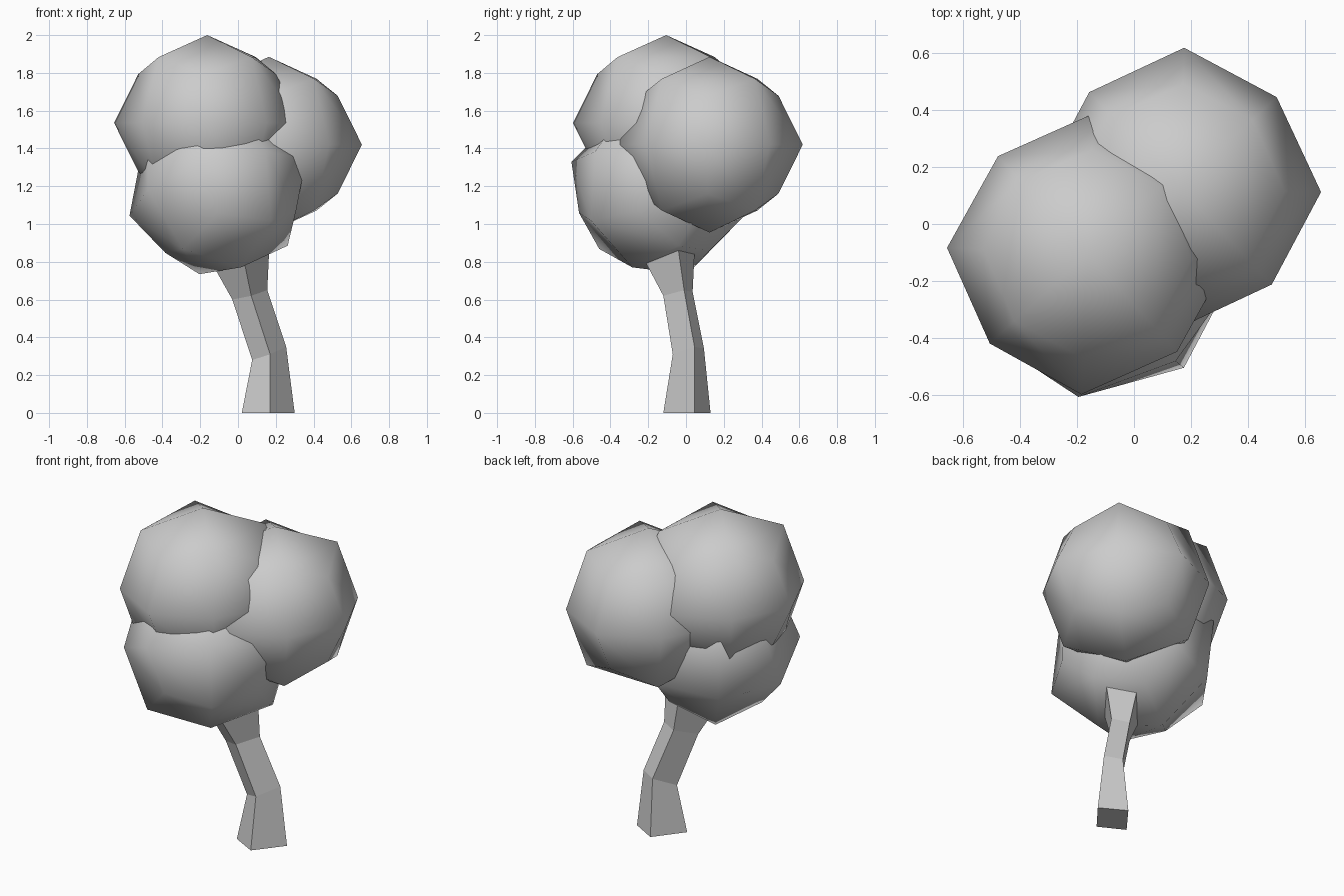
import bpy, bmesh
from math import radians
from mathutils import Matrix, Vector

if "Cube" in bpy.data.objects:
    bpy.data.objects.remove(bpy.data.objects["Cube"])


def foliage(name, centre, rot, half=0.465):
    """Round leaf clump: a cube with one level of subdivision smoothing."""
    bm = bmesh.new()
    bmesh.ops.create_cube(bm, size=2 * half)
    bmesh.ops.transform(bm, matrix=Matrix.Translation(centre) @ rot.to_4x4(), verts=bm.verts)
    mesh = bpy.data.meshes.new(name)
    bm.to_mesh(mesh)
    bm.free()
    mesh.shade_smooth()
    ob = bpy.data.objects.new(name, mesh)
    bpy.context.collection.objects.link(ob)
    sub = ob.modifiers.new("round", 'SUBSURF')
    sub.levels = sub.render_levels = 1
    sub.use_limit_surface = False
    return ob


# Leaf clumps: two upright ones, one tipped with its corner towards the front
foliage("upper_left_foliage", (-0.163, -0.105, 1.535), Matrix.Rotation(radians(42.5), 3, 'Z'))
foliage("right_foliage", (0.163, 0.125, 1.42), Matrix.Rotation(radians(43.5), 3, 'Z'))
e1 = Vector((0.543, -0.732, 0.407)).normalized()
e2 = Vector((-0.789, -0.603, -0.023))
e2 = (e2 - e1 * e2.dot(e1)).normalized()
tilt = Matrix((e1, e2, e1.cross(e2))).transposed()
foliage("lower_foliage", (-0.107, -0.14, 1.195), tilt)

# Bent four-sided trunk: corner order front, right, back, left
rings = [
    [(0.17, -0.12, 0), (0.30, 0.045, 0), (0.15, 0.13, 0), (0.02, -0.04, 0)],
    [(0.17, -0.07, 0.31), (0.255, 0.045, 0.35), (0.16, 0.095, 0.34), (0.075, -0.02, 0.28)],
    [(0.07, -0.12, 0.62), (0.155, -0.01, 0.65), (0.06, 0.035, 0.64), (-0.03, -0.075, 0.60)],
    [(0.035, -0.21, 0.79), (0.165, -0.04, 0.86), (0.02, 0.045, 0.84), (-0.12, -0.11, 0.76)],
    [(0.03, -0.24, 0.86), (0.19, -0.03, 0.89), (0.03, 0.075, 0.87), (-0.16, -0.12, 0.83)],
]
bm = bmesh.new()
loops = [[bm.verts.new(p) for p in ring] for ring in rings]
for a, b in zip(loops, loops[1:]):
    for i in range(4):
        j = (i + 1) % 4
        bm.faces.new((a[i], a[j], b[j], b[i]))
bm.faces.new(loops[0][::-1])
bm.faces.new(loops[-1])
bmesh.ops.recalc_face_normals(bm, faces=bm.faces)
mesh = bpy.data.meshes.new("trunk")
bm.to_mesh(mesh)
bm.free()
bpy.context.collection.objects.link(bpy.data.objects.new("trunk", mesh))
